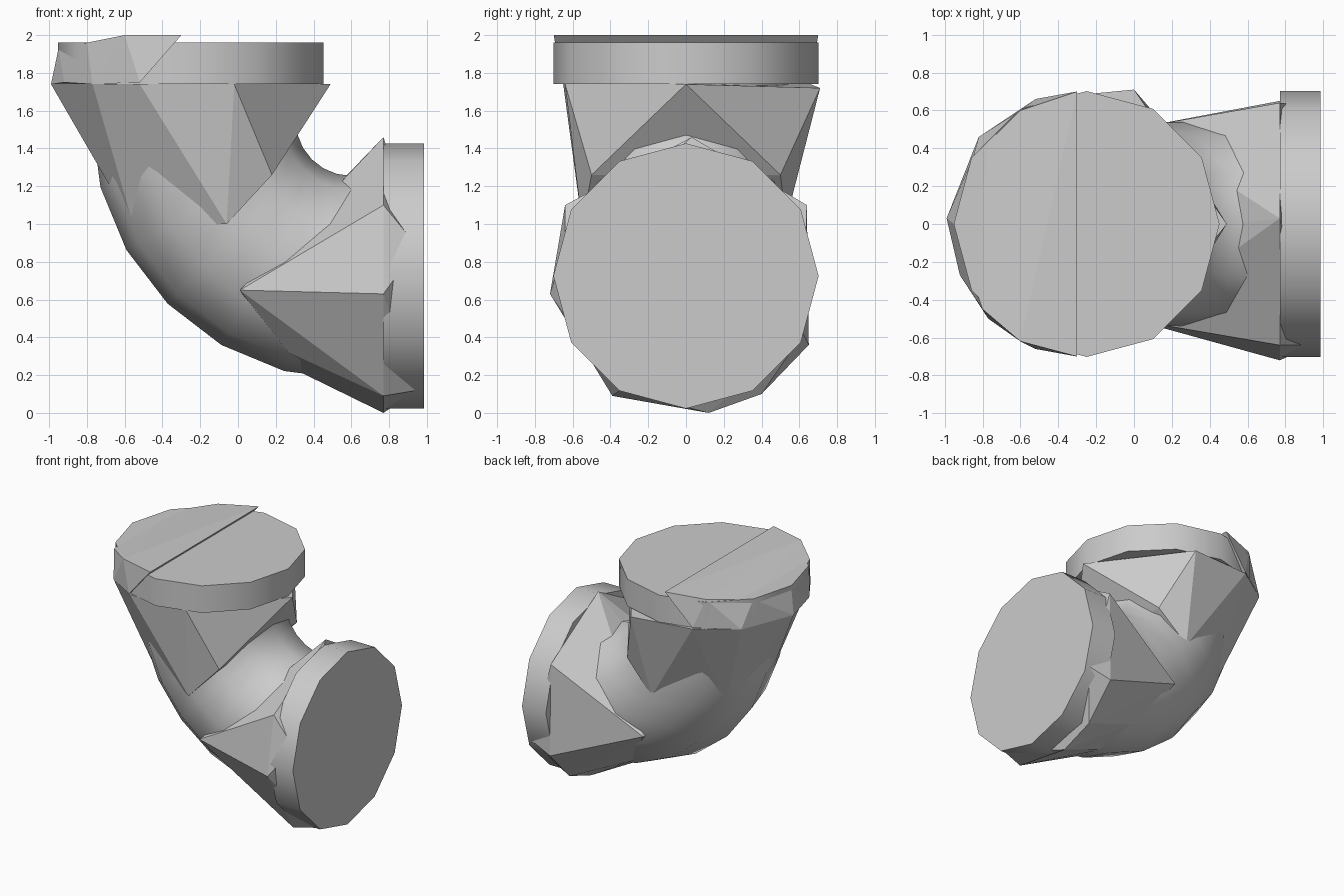
import bpy, bmesh, math
from mathutils import Vector

if "Cube" in bpy.data.objects:
    bpy.data.objects.remove(bpy.data.objects["Cube"])


def make_object(name, bm, smooth_angle=None):
    bmesh.ops.recalc_face_normals(bm, faces=bm.faces)
    me = bpy.data.meshes.new(name)
    bm.to_mesh(me)
    bm.free()
    ob = bpy.data.objects.new(name, me)
    bpy.context.collection.objects.link(ob)
    if smooth_angle:
        bpy.ops.object.select_all(action='DESELECT')
        ob.select_set(True)
        bpy.context.view_layer.objects.active = ob
        bpy.ops.object.shade_smooth_by_angle(angle=math.radians(smooth_angle))
    return ob


def loft(name, rings):
    """Skin a list of closed rings and cap both ends."""
    bm = bmesh.new()
    loops = [[bm.verts.new(p) for p in ring] for ring in rings]
    n = len(loops[0])
    for a, b in zip(loops, loops[1:]):
        for i in range(n):
            j = (i + 1) % n
            bm.faces.new((a[i], a[j], b[j], b[i]))
    bm.faces.new(loops[0])
    bm.faces.new(loops[-1])
    return make_object(name, bm, 40)


def ring(center, out, radius, sides=12):
    """Circle spanned by the outward direction and the y axis."""
    c, o, y = Vector(center), Vector(out), Vector((0, 1, 0))
    return [c + radius * (math.cos(t) * o + math.sin(t) * y)
            for t in (2 * math.pi * i / sides for i in range(sides))]


def hull(name, points):
    """Faceted convex shell around a few points."""
    bm = bmesh.new()
    for p in points:
        bm.verts.new(p)
    res = bmesh.ops.convex_hull(bm, input=bm.verts[:])
    loose = {v for v in res["geom_interior"] + res["geom_unused"]
             if isinstance(v, bmesh.types.BMVert) and v.is_valid}
    if loose:
        bmesh.ops.delete(bm, geom=list(loose), context='VERTS')
    return make_object(name, bm)


# curved elbow pipe with short straight ends
R, r = 0.835, 0.54
bx, bz = 0.6, 1.55
rings = [ring((bx - R, 0, 1.78), (-1, 0, 0), r)]
for k in range(7):
    a = math.radians(15 * k)
    d = Vector((-math.cos(a), 0, -math.sin(a)))
    rings.append(ring(Vector((bx, 0, bz)) + R * d, d, r))
rings.append(ring((0.8, 0, bz - R), (0, 0, -1), r))
loft("elbow_pipe", rings)

# end flanges
loft("top_flange", [ring((-0.25, 0, z), (-1, 0, 0), 0.702) for z in (1.74, 1.96)])
loft("side_flange", [ring((x, 0, 0.725), (0, 0, -1), 0.702) for x in (0.77, 0.985)])

# faceted collar tapering from the top flange into the pipe
hull("top_collar", [
    (0.49, 0, 1.74), (-0.02, -0.64, 1.74), (-0.52, -0.65, 1.74),
    (-0.77, -0.5, 1.74), (-0.99, 0.03, 1.74), (-0.82, 0.46, 1.74),
    (-0.52, 0.66, 1.74), (0.0, 0.71, 1.72),
    (0.18, -0.5, 1.26), (0.18, 0.5, 1.26), (-0.06, -0.55, 1.0),
    (-0.06, 0.53, 1.02), (-0.55, -0.27, 0.98), (-0.55, 0.27, 0.98),
    (-0.76, 0, 1.52)])

# tilted faceted cap overlapping the outer half of the top flange
hull("top_cap", [
    (-0.3, 0.7, 2.0), (-0.3, -0.7, 2.0), (-0.6, -0.62, 2.0),
    (-0.6, 0.6, 1.98), (-0.8, -0.45, 1.96), (-0.85, 0.35, 1.95),
    (-0.95, 0.0, 1.93), (-0.99, 0.03, 1.74), (-0.92, -0.27, 1.75),
    (-0.77, -0.5, 1.74), (-0.82, 0.46, 1.74), (-0.52, -0.66, 1.75),
    (-0.52, 0.66, 1.75)])

# faceted collar tapering from the side flange into the pipe
hull("side_collar", [
    (0.77, 0.03, 1.46), (0.77, -0.64, 1.1), (0.77, 0.64, 1.1),
    (0.77, -0.72, 0.63), (0.77, 0.65, 0.36), (0.77, -0.39, 0.09),
    (0.77, 0.12, 0.0), (0.77, 0.4, 0.1),
    (0.95, -0.64, 0.88), (0.95, 0.62, 0.42), (0.95, -0.35, 0.12),
    (0.01, -0.51, 0.65), (0.03, 0.51, 0.66), (0.3, -0.52, 0.82),
    (0.3, 0.52, 0.82), (0.27, -0.3, 0.32), (0.27, 0.3, 0.32),
    (0.3, 0, 0.23), (0.52, 0, 1.2)])
